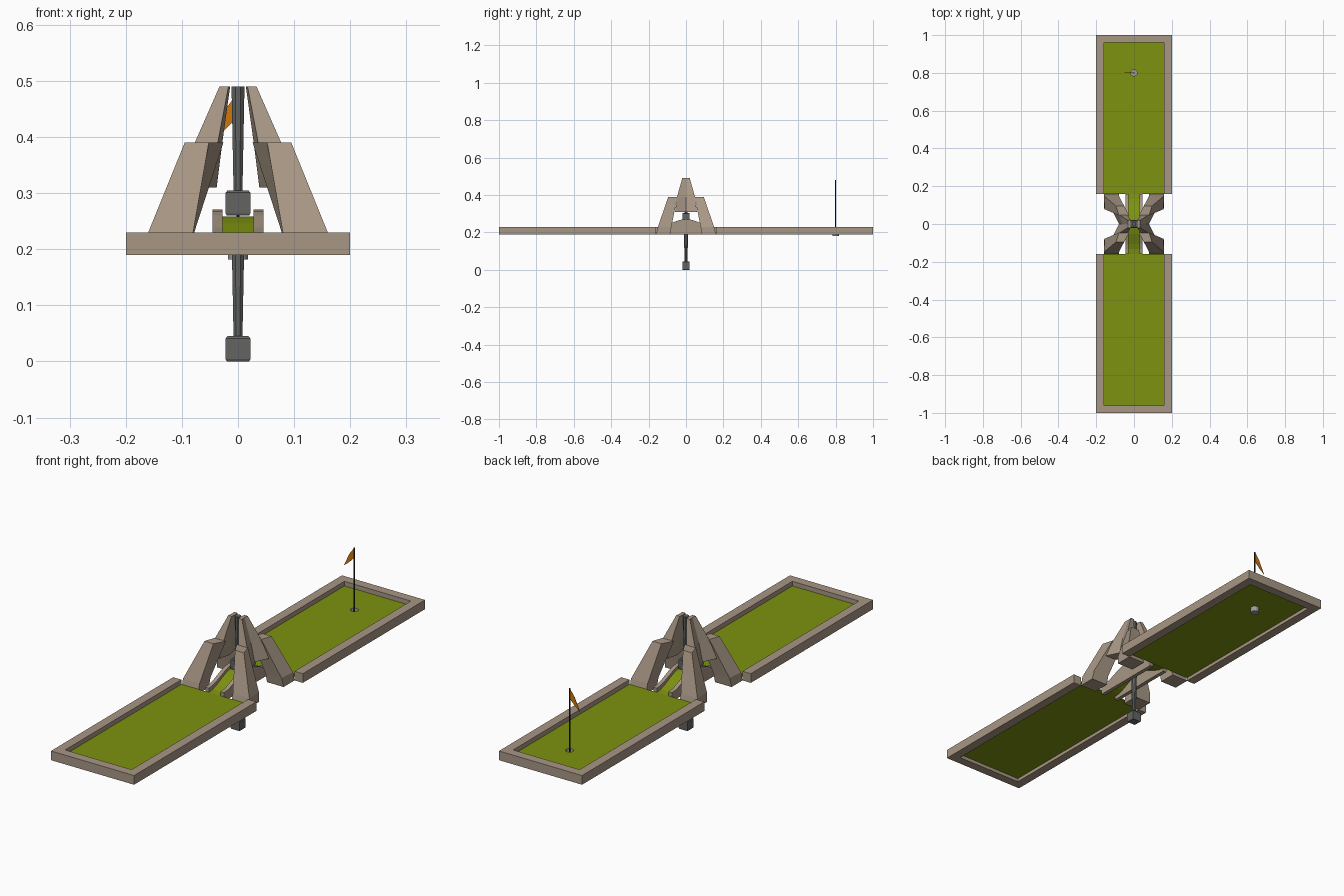
import bpy, bmesh, math
from mathutils import Vector

if "Cube" in bpy.data.objects:
    bpy.data.objects.remove(bpy.data.objects["Cube"])


def mat(name, rgb):
    m = bpy.data.materials.new(name)
    m.diffuse_color = (*rgb, 1)
    m.use_nodes = True
    m.node_tree.nodes["Principled BSDF"].inputs["Base Color"].default_value = m.diffuse_color
    return m


STONE = mat("warm_stone", (0.39, 0.31, 0.235))
GREEN = mat("turf_green", (0.205, 0.29, 0.005))
METAL = mat("dark_metal", (0.125, 0.13, 0.122))
CUP = mat("cup_grey", (0.36, 0.33, 0.32))
DARK = mat("pole_black", (0.02, 0.02, 0.024))
ORANGE = mat("flag_orange", (0.62, 0.18, 0.004))


def finish(name, bm, material, mirror=None):
    bmesh.ops.recalc_face_normals(bm, faces=bm.faces)
    me = bpy.data.meshes.new(name)
    bm.to_mesh(me)
    bm.free()
    ob = bpy.data.objects.new(name, me)
    bpy.context.collection.objects.link(ob)
    me.materials.append(material)
    if mirror:
        md = ob.modifiers.new("mirror", "MIRROR")
        md.use_axis = mirror
        md.use_mirror_merge = False
    return ob


def extrude(name, pts, vec, material, mirror=None):
    """Flat outline pushed along a vector."""
    bm = bmesh.new()
    f = bm.faces.new([bm.verts.new(p) for p in pts])
    r = bmesh.ops.extrude_face_region(bm, geom=[f], use_keep_orig=True)
    vs = [g for g in r["geom"] if isinstance(g, bmesh.types.BMVert)]
    bmesh.ops.translate(bm, verts=vs, vec=Vector(vec))
    return finish(name, bm, material, mirror)


def loft(name, sections, material, mirror=None):
    """Closed solid through (z, xy corners) sections."""
    bm = bmesh.new()
    rings = [[bm.verts.new((x, y, z)) for x, y in c] for z, c in sections]
    for a, b in zip(rings, rings[1:]):
        n = len(a)
        for i in range(n):
            bm.faces.new((a[i], a[(i + 1) % n], b[(i + 1) % n], b[i]))
    bm.faces.new(rings[0])
    bm.faces.new(rings[-1])
    return finish(name, bm, material, mirror)


def circle(r, n, cy=0.0, turn=0.0):
    return [(r * math.cos(2 * math.pi * (i + turn) / n),
             cy + r * math.sin(2 * math.pi * (i + turn) / n)) for i in range(n)]


# Tray borders: U-shaped outline, open toward the middle
U = [(-.2, .16), (-.2, 1), (.2, 1), (.2, .16), (.16, .16), (.16, .96), (-.16, .96), (-.16, .16)]
extrude("tray_border", [(x, y, .19) for x, y in U], (0, 0, .04), STONE, (False, True, False))

# Turf plates, the far one with a round hole
HOLE_Y, HOLE_R = .8, .018
for name, s in (("near_turf", -1), ("far_turf", 1)):
    turf = extrude(name, [(x, s * y, .205) for x, y in
                          ((-.16, .16), (.16, .16), (.16, .96), (-.16, .96))], (0, 0, .005), GREEN)
cutter = loft("hole_cutter", [(z, circle(HOLE_R, 16, HOLE_Y)) for z in (.19, .23)], GREEN)
cutter.hide_render = True
cutter.hide_viewport = True
cut = turf.modifiers.new("hole", "BOOLEAN")
cut.operation = "DIFFERENCE"
cut.solver = "EXACT"
cut.object = cutter

# Cup: open pot with inner wall
loft("cup", [(.186, circle(.0165, 16, HOLE_Y)), (.21, circle(.0165, 16, HOLE_Y)),
             (.21, circle(HOLE_R, 16, HOLE_Y)), (.182, circle(HOLE_R, 16, HOLE_Y))], CUP)

# Flag and pole
loft("flag_pole", [(z, circle(.003, 8, HOLE_Y)) for z in (.186, .48)], DARK)
extrude("flag", [(0, .799, .48), (-.024, .799, .447), (-.05, .799, .39),
                 (-.024, .799, .412), (0, .799, .437)], (0, .002, 0), ORANGE)

# Arched bridge: turf strip and two rails
N = 12


def arch(base, rise):
    return [(y, base + rise * (1 + math.cos(math.pi * y / .16)) / 2)
            for y in (-.16 + .32 * i / N for i in range(N + 1))]


deck = arch(.21, .048)
extrude("bridge_turf", [(-.03, y, z) for y, z in deck] +
        [(-.03, y, z - .006) for y, z in reversed(deck)], (.06, 0, 0), GREEN)
rail = [(.028, y, z) for y, z in arch(.228, .043)] + [(.028, .16, .19), (.028, -.16, .19)]
extrude("bridge_rail", rail, (.017, 0, 0), STONE, (True, False, False))

# Four legs: heavy lower block, twisting toward the middle
foot = [(.08, .16), (.16, .16), (.16, .085), (.08, .085)]
loft("lower_leg", [(.19, foot), (.23, [(.08, .15), (.16, .15), (.155, .078), (.078, .078)]),
                   (.39, [(.052, .095), (.095, .095), (.08, .046), (.026, .046)])],
     STONE, (True, True, False))

# Upper leg blocks meeting over the bridge
loft("upper_leg", [(.31, [(.052, .055), (.108, .058), (.08, 0), (.038, 0)]),
                   (.39, [(.036, .047), (.077, .048), (.062, 0), (.028, 0)]),
                   (.49, [(.017, .02), (.033, .02), (.031, 0), (.014, 0)])],
     STONE, (True, True, False))

# Two hammers: one hanging over the bridge, one below
for name, z in (("upper", .26), ("lower", 0)):
    loft(name + "_hammer_shaft", [(z + .04, circle(.0085, 8, 0, .5)),
                                  (z + .23, circle(.0125, 8, 0, .5))], METAL)

    def sq(k):
        return [(-.022 * k, -.02 * k), (.022 * k, -.02 * k), (.022 * k, .02 * k), (-.022 * k, .02 * k)]
    loft(name + "_hammer_head", [(z, sq(.9)), (z + .004, sq(1)),
                                 (z + .041, sq(1)), (z + .045, sq(.85))], METAL)
